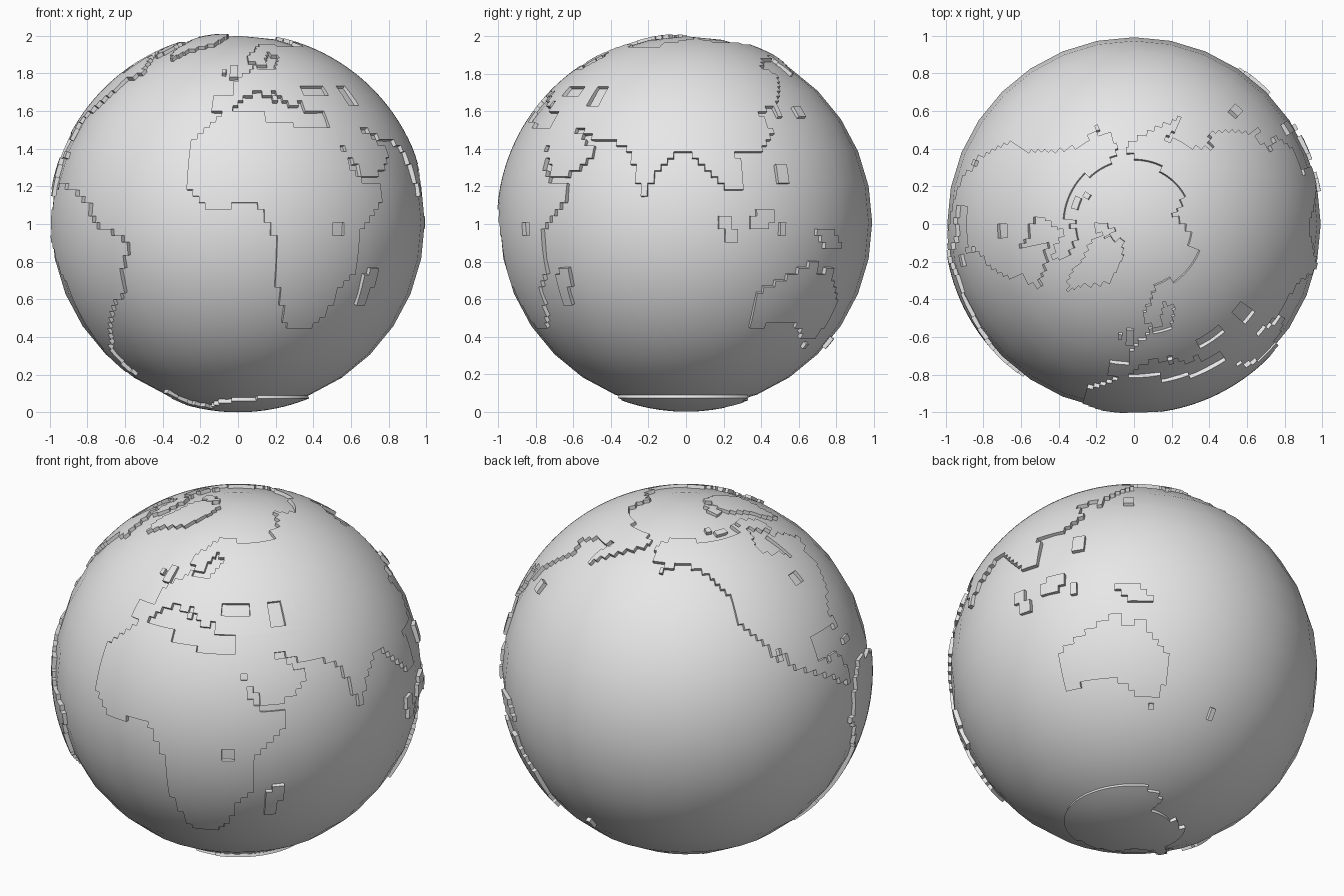
import bpy
import bmesh
from math import radians, sin, cos
from mathutils import Vector

OCEAN_RADIUS = 0.992
LAND_RADIUS = 1.008
WALL_FOOT = 0.975
CELL = 2                      # degrees per land cell
COLUMNS = 360 // CELL
CENTRE = Vector((0, 0, LAND_RADIUS))

default_cube = bpy.data.objects.get("Cube")
if default_cube:
    bpy.data.objects.remove(default_cube, do_unlink=True)

# One plain grey for the whole globe
grey = bpy.data.materials.new("plain_grey")
grey.use_nodes = True
grey.diffuse_color = (0.8, 0.8, 0.8, 1)
grey.node_tree.nodes["Principled BSDF"].inputs["Base Color"].default_value = grey.diffuse_color

land_cells = {}               # (column, row) -> name of the land mass


def inside(longitude, latitude, outline):
    """Even-odd test of a point against a closed outline."""
    result = False
    previous = outline[-1]
    for current in outline:
        (ax, ay), (bx, by) = previous, current
        if (ay > latitude) != (by > latitude):
            if longitude < ax + (latitude - ay) * (bx - ax) / (by - ay):
                result = not result
        previous = current
    return result


def cells_in(outline):
    """Yield every grid cell whose middle lies inside the outline."""
    longitudes = [point[0] for point in outline]
    latitudes = [point[1] for point in outline]
    for column in range(min(longitudes) // CELL, max(longitudes) // CELL + 1):
        for row in range(min(latitudes) // CELL, max(latitudes) // CELL + 1):
            if inside((column + 0.5) * CELL, (row + 0.5) * CELL, outline):
                yield column % COLUMNS, row


def add_land(name, outline):
    for cell in cells_in(outline):
        land_cells.setdefault(cell, name)


def rectangle(west, south, east, north):
    return [(west, south), (east, south), (east, north), (west, north)]


def cut_water(west, south, east, north):
    for cell in cells_in(rectangle(west, south, east, north)):
        land_cells.pop(cell, None)


def on_globe(column, row, radius):
    longitude, latitude = radians(column * CELL), radians(row * CELL)
    direction = Vector((cos(latitude) * sin(longitude),
                        -cos(latitude) * cos(longitude),
                        sin(latitude)))
    return CENTRE + direction * radius


def finish(thing):
    thing.data.materials.append(grey)
    bpy.ops.object.select_all(action="DESELECT")
    thing.select_set(True)
    bpy.context.view_layer.objects.active = thing
    bpy.ops.object.shade_smooth_by_angle(angle=radians(30))


def build_land(name):
    """Raise the cells of one land mass, with walls along its coast."""
    mesh_builder = bmesh.new()
    corners = {}

    def corner(column, row, radius):
        key = (column % COLUMNS, row, radius)
        if key not in corners:
            corners[key] = mesh_builder.verts.new(on_globe(column, row, radius))
        return corners[key]

    for (column, row), owner in land_cells.items():
        if owner != name:
            continue
        ring = [(column, row), (column + 1, row),
                (column + 1, row + 1), (column, row + 1)]
        mesh_builder.faces.new([corner(*spot, LAND_RADIUS) for spot in ring])
        neighbours = [(column, row - 1), (column + 1, row),
                      (column, row + 1), (column - 1, row)]
        for side, (beside, level) in enumerate(neighbours):
            at_pole = abs(level * CELL + CELL / 2) > 90
            if at_pole or (beside % COLUMNS, level) in land_cells:
                continue
            start, end = ring[side], ring[(side + 1) % 4]
            mesh_builder.faces.new([corner(*end, LAND_RADIUS), corner(*start, LAND_RADIUS),
                                    corner(*start, WALL_FOOT), corner(*end, WALL_FOOT)])
    bmesh.ops.remove_doubles(mesh_builder, verts=mesh_builder.verts[:], dist=0.0001)
    mesh = bpy.data.meshes.new(name)
    mesh_builder.to_mesh(mesh)
    mesh_builder.free()
    land = bpy.data.objects.new(name, mesh)
    bpy.context.collection.objects.link(land)
    finish(land)


# Ocean ball
bpy.ops.mesh.primitive_uv_sphere_add(segments=32, ring_count=16,
                                     radius=OCEAN_RADIUS, location=CENTRE)
ocean = bpy.context.object
ocean.name = "ocean"
finish(ocean)

# Continents, as (longitude, latitude) outlines
add_land("africa", [
    (-6, 36), (10, 37), (11, 33), (20, 31), (35, 31), (36, 26), (38, 18), (43, 11),
    (51, 12), (48, 4), (40, -3), (40, -15), (35, -20), (32, -28), (27, -34), (18, -34),
    (14, -22), (12, -16), (13, -8), (9, 0), (9, 4), (4, 6), (-8, 4), (-13, 8),
    (-17, 14), (-16, 24), (-10, 30)])
add_land("europe", [
    (-9, 37), (-9, 43), (-2, 43), (-2, 48), (8, 54), (9, 57), (11, 54), (20, 55),
    (24, 59), (29, 60), (22, 62), (24, 65), (18, 62), (16, 57), (12, 56), (6, 59),
    (6, 62), (13, 66), (20, 70), (28, 71), (42, 67), (60, 69), (60, 36), (36, 36),
    (27, 37), (26, 40), (23, 37), (20, 40), (13, 45), (17, 40), (12, 42), (9, 44),
    (3, 42), (-1, 37)])
add_land("asia", [
    (58, 69), (68, 69), (70, 73), (82, 73), (104, 78), (113, 74), (130, 71), (140, 73),
    (160, 70), (180, 69), (190, 66), (180, 64), (170, 60), (162, 56), (157, 51),
    (156, 57), (162, 62), (142, 59), (135, 55), (141, 52), (132, 43), (128, 40),
    (129, 35), (126, 35), (125, 39), (118, 39), (122, 37), (119, 35), (122, 29),
    (115, 22), (107, 21), (109, 12), (105, 9), (98, 16), (91, 22), (87, 21), (80, 15),
    (77, 8), (73, 18), (72, 21), (67, 25), (57, 26), (50, 30), (48, 29), (56, 24),
    (59, 22), (52, 16), (44, 13), (39, 21), (35, 28), (35, 37), (58, 37)])
add_land("north_america", [
    (-168, 66), (-156, 71), (-135, 69), (-95, 68), (-94, 72), (-82, 69), (-94, 61),
    (-93, 58), (-82, 55), (-79, 51), (-77, 62), (-65, 59), (-56, 53), (-65, 49),
    (-66, 45), (-76, 36), (-81, 31), (-80, 25), (-83, 29), (-95, 29), (-97, 22),
    (-91, 18), (-87, 21), (-83, 14), (-82, 9), (-77, 8), (-84, 9), (-95, 16),
    (-105, 20), (-112, 29), (-110, 23), (-117, 32), (-124, 40), (-124, 48),
    (-133, 56), (-145, 60), (-152, 59), (-162, 55), (-157, 59), (-165, 61)])
add_land("south_america", [
    (-78, 8), (-72, 12), (-62, 10), (-52, 5), (-50, 0), (-44, -2), (-35, -6),
    (-39, -15), (-41, -22), (-48, -26), (-54, -34), (-65, -42), (-68, -50),
    (-66, -55), (-74, -52), (-71, -20), (-76, -14), (-81, -5), (-80, 1)])
add_land("australia", [
    (114, -22), (122, -18), (129, -14), (136, -12), (136, -16), (140, -17), (142, -11),
    (146, -19), (153, -26), (150, -37), (141, -38), (136, -34), (131, -31), (115, -34)])
add_land("antarctica", [
    (-180, -90), (-180, -78), (-150, -77), (-100, -73), (-75, -73), (-62, -64),
    (-57, -65), (-62, -74), (-40, -78), (-20, -73), (0, -70), (50, -67), (140, -67),
    (170, -72), (165, -78), (180, -78), (180, -90)])
add_land("greenland", [
    (-72, 78), (-60, 82), (-30, 84), (-18, 80), (-22, 71), (-40, 65), (-44, 60),
    (-52, 64), (-54, 70)])

# Larger islands
add_land("baffin_island", [(-88, 73), (-78, 73), (-62, 66), (-66, 62), (-78, 66)])
add_land("ellesmere_island", [(-90, 77), (-75, 79), (-62, 82), (-75, 84), (-92, 81)])
add_land("madagascar", [(44, -25), (48, -25), (50, -15), (48, -14), (44, -18)])
add_land("new_guinea", [(132, -1), (142, -3), (148, -8), (138, -7)])
add_land("borneo", [(110, -2), (116, -3), (119, 4), (116, 5), (110, 2)])
add_land("sumatra", [(99, 2), (103, 2), (107, -5), (103, -5)])

# Small blocky islands
for name, box in {
        "britain": (-4, 50, 0, 56), "ireland": (-8, 52, -6, 54),
        "japan": (136, 34, 140, 38), "philippines": (120, 12, 124, 18),
        "sulawesi": (120, -4, 122, 0), "tasmania": (146, -42, 148, -40),
        "new_zealand": (172, -42, 174, -38), "cuba": (-80, 20, -76, 22),
        "victoria_island": (-116, 70, -104, 72), "banks_island": (-124, 72, -118, 74)}.items():
    add_land(name, rectangle(*box))

# Inland seas and lakes
cut_water(28, 42, 40, 46)
cut_water(48, 38, 54, 46)
cut_water(30, -4, 34, 0)
cut_water(-90, 44, -84, 48)

for land_name in sorted(set(land_cells.values())):
    build_land(land_name)
